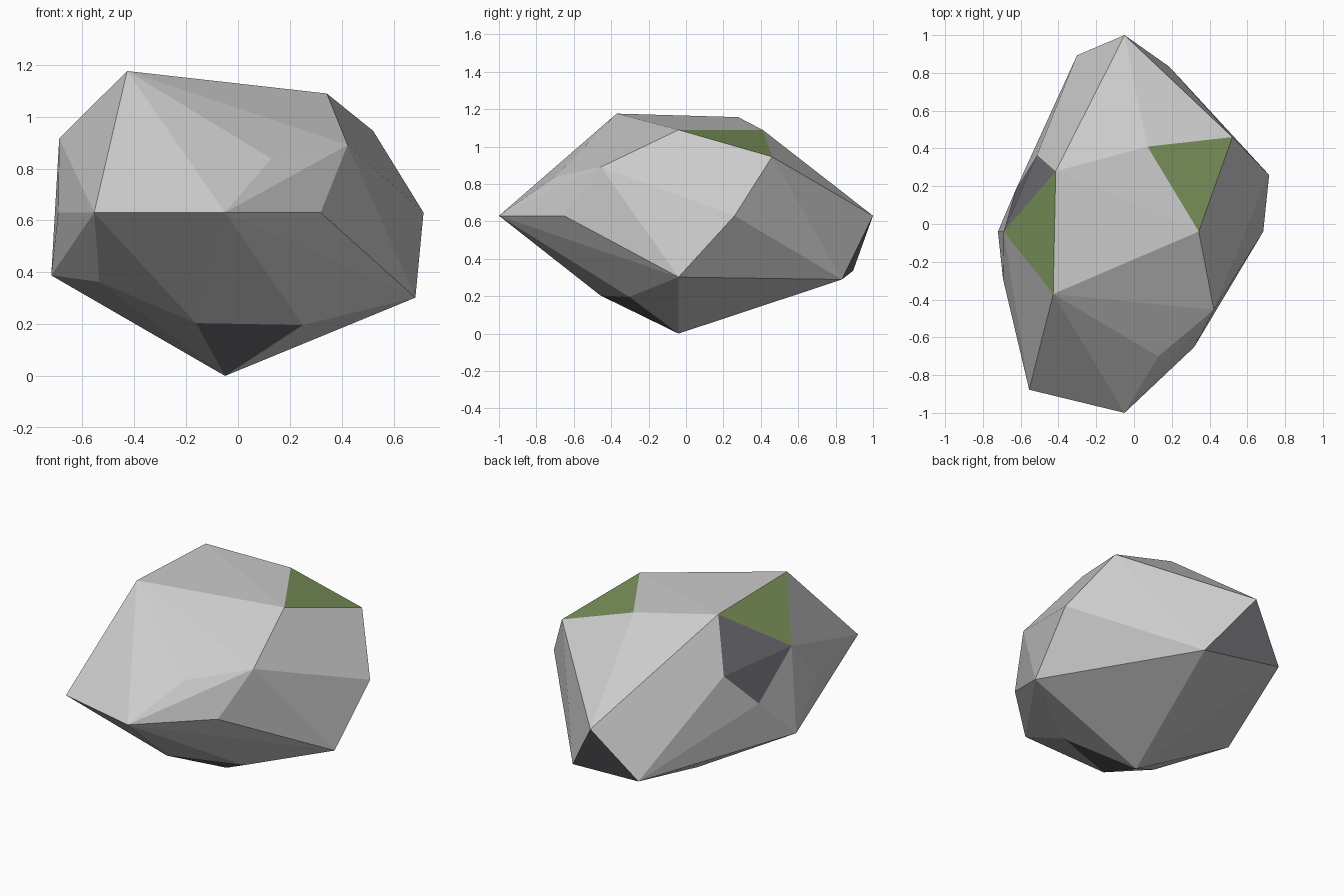
import bpy, bmesh
from math import radians, sin, cos, sqrt

if "Cube" in bpy.data.objects:
    bpy.data.objects.remove(bpy.data.objects["Cube"])

CENTRE = (-0.05, -0.04, 0.63)
SCALE = (0.83, 1.0, 0.6)

# Corners as sphere points: height on unit sphere, compass angle, radius factor
CORNERS = {
    # crown
    "crown_e": (.8507, 0, .90), "crown_n": (.8507, 72, .90),
    "crown_nw": (.8507, 144, 1.033), "crown_sw": (.8507, 216, 1.07),
    # shoulder
    "shoulder_ne": (.5257, 36, 1.0), "shoulder_n": (.5257, 108, .838),
    "shoulder_w": (.5257, 180, .906), "shoulder_se": (.5257, -36, .828),
    "shoulder_s": (.4472, -72, .777), "shoulder_nw": (.4472, 144, .77),
    # girdle
    "girdle_e": (0, 18, .97), "girdle_n": (0, 90, 1.04), "girdle_nw": (0, 162, .728),
    "girdle_w": (0, 198, .815), "girdle_sw": (0, 234, 1.035),
    "girdle_s": (0, 270, .96), "girdle_se": (0, 306, .756),
    # underside
    "under_n": (-.4472, 108, 1.097), "under_ne": (-.5257, 72, 1.08),
    "under_e": (-.5257, 0, 1.04), "under_w": (-.4472, 180, .903),
    "under_sw": (-.5257, 216, .849), "base_se": (-.8507, -36, .85),
    "base_s": (-.8507, -108, .835), "base": (-1, 0, 1.05),
}
MOSS = [("crown_e", "crown_n", "shoulder_ne"),
        ("crown_n", "crown_nw", "shoulder_n"),
        ("crown_nw", "crown_sw", "shoulder_w")]
DARK = [("crown_nw", "shoulder_n", "shoulder_nw"),
        ("crown_nw", "shoulder_nw", "shoulder_w"),
        ("shoulder_w", "shoulder_nw", "girdle_nw"),
        ("girdle_n", "under_n", "under_ne"),
        ("base", "base_s", "base_se")]


def corner(h, angle, f):
    r, a = sqrt(1 - h * h), radians(angle)
    d = (r * cos(a), r * sin(a), h)
    return [c + s * f * v for c, s, v in zip(CENTRE, SCALE, d)]


def material(name, colour):
    m = bpy.data.materials.new(name)
    m.diffuse_color = (*colour, 1)
    m.use_nodes = True
    m.node_tree.nodes["Principled BSDF"].inputs["Base Color"].default_value = m.diffuse_color
    return m


# Faceted boulder: hull around the corners
bm = bmesh.new()
names = {}
for name, spec in CORNERS.items():
    names[bm.verts.new(corner(*spec))] = name
hull = bmesh.ops.convex_hull(bm, input=list(bm.verts))
loose = [v for v in bm.verts if not v.link_faces]
bmesh.ops.delete(bm, geom=loose, context='VERTS')
bmesh.ops.recalc_face_normals(bm, faces=list(bm.faces))

# Moss and dark mineral facets
moss = {frozenset(t) for t in MOSS}
dark = {frozenset(t) for t in DARK}
for f in bm.faces:
    key = frozenset(names[v] for v in f.verts)
    f.material_index = 1 if key in moss else 2 if key in dark else 0

mesh = bpy.data.meshes.new("boulder")
bm.to_mesh(mesh)
bm.free()
mesh.materials.append(material("stone", (0.8, 0.8, 0.8)))
mesh.materials.append(material("moss", (0.19, 0.28, 0.10)))
mesh.materials.append(material("dark_stone", (0.15, 0.15, 0.17)))
boulder = bpy.data.objects.new("boulder", mesh)
bpy.context.collection.objects.link(boulder)
